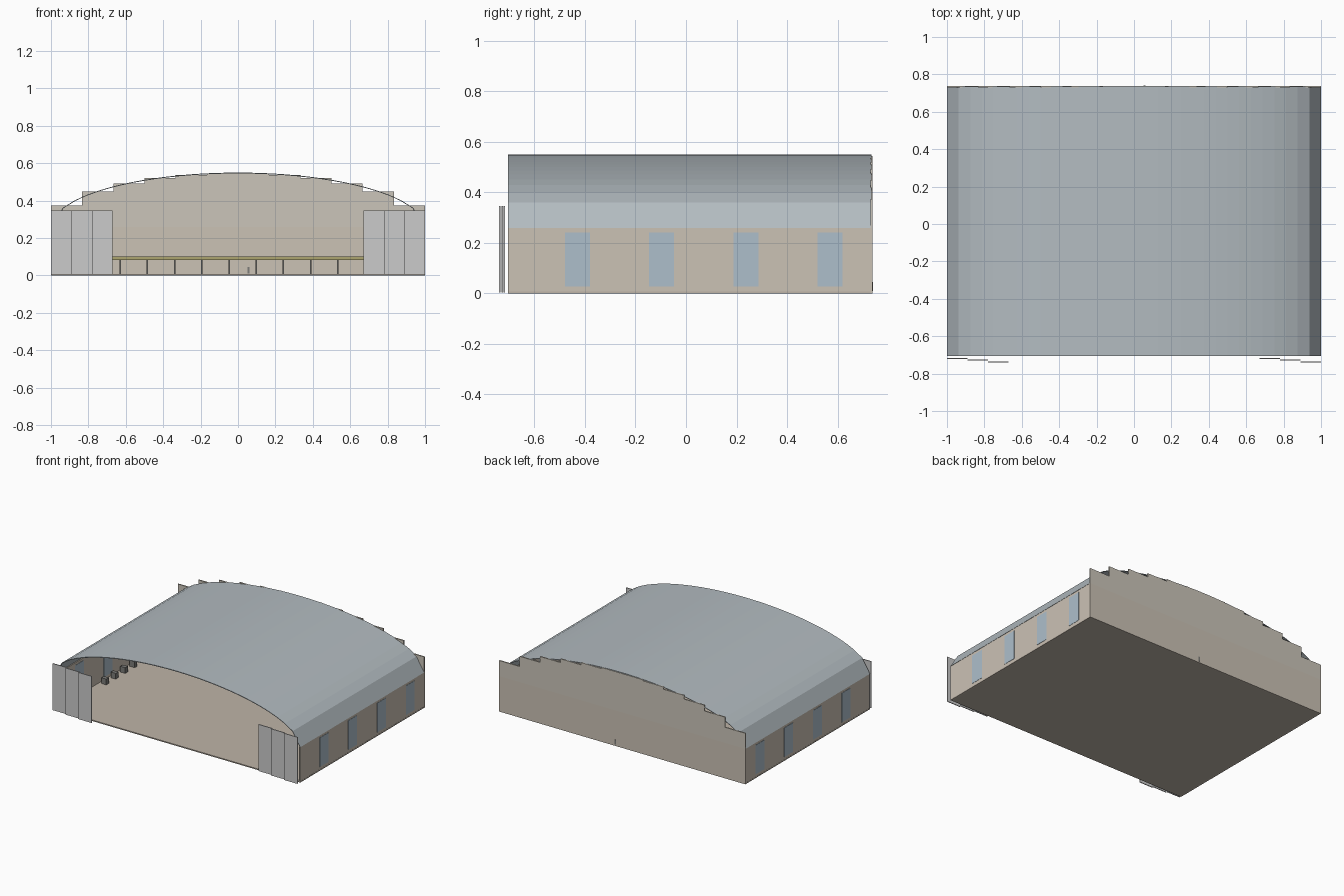
import bpy, bmesh, math

if "Cube" in bpy.data.objects:
    bpy.data.objects.remove(bpy.data.objects["Cube"])

Y0, Y1 = -0.705, 0.735      # front and back of the building
EAVE, RISE = 0.26, 0.29     # wall height, height of the elliptical vault


def mat(name, r, g, b):
    m = bpy.data.materials.new(name)
    m.diffuse_color = (r, g, b, 1)
    m.use_nodes = True
    m.node_tree.nodes["Principled BSDF"].inputs["Base Color"].default_value = m.diffuse_color
    return m


WALL = mat("beige_wall", 0.60, 0.54, 0.46)
GABLE = mat("pale_gable", 0.60, 0.56, 0.49)
FLOOR = mat("tan_floor", 0.52, 0.46, 0.39)
ROOF = mat("blue_grey_roof", 0.45, 0.50, 0.53)
GLASS = mat("blue_glass", 0.42, 0.52, 0.60)
DOOR = mat("grey_door", 0.52, 0.52, 0.51)
OLIVE = mat("olive_top", 0.42, 0.38, 0.16)
DARK = mat("dark_metal", 0.2, 0.2, 0.19)


def finish(name, bm, m):
    bmesh.ops.recalc_face_normals(bm, faces=bm.faces)
    me = bpy.data.meshes.new(name)
    bm.to_mesh(me)
    bm.free()
    ob = bpy.data.objects.new(name, me)
    me.materials.append(m)
    bpy.context.collection.objects.link(ob)
    return ob


def box(name, x, y, z, m):
    """Box from (min, max) ranges."""
    bm = bmesh.new()
    bmesh.ops.create_cube(bm, size=1)
    for v in bm.verts:
        v.co = [sum(r) / 2 + c * (r[1] - r[0]) for r, c in zip((x, y, z), v.co)]
    return finish(name, bm, m)


def vault(x, drop=0.0):
    return EAVE + (RISE - drop) * math.sqrt(max(0, 1 - x * x))


# Floor slab
box("floor", (-0.999, 0.999), (Y0, Y1), (0, 0.008), FLOOR)

# Side walls with windows
for s, side in ((-1, "left"), (1, "right")):
    box(side + "_wall", sorted((s * 0.988, s * 0.998)), (Y0, Y1), (0, EAVE), WALL)
    for i, yc in enumerate((-0.43, -0.097, 0.238, 0.57)):
        box(f"{side}_window_{i}", sorted((s * 0.986, s)),
            (yc - 0.05, yc + 0.05), (0.028, 0.242), GLASS)

# Vaulted roof: evenly spaced facets across the width, thin shell
bm = bmesh.new()
N, T = 32, 0.005
outer = [(-1 + 2 * i / N, vault(-1 + 2 * i / N)) for i in range(N + 1)]
inner = [(x * (1 - T), EAVE + (z - EAVE) * (RISE - T) / RISE) for x, z in outer]
rings = [[bm.verts.new((x, y, z)) for x, z in line]
         for line in (outer, inner) for y in (Y0, Y1)]
of, ob_, nf, nb = rings
for i in range(N):
    for a, b in ((of, ob_), (nf, nb), (of, nf), (ob_, nb)):
        bm.faces.new((a[i], a[i + 1], b[i + 1], b[i]))
for i in (0, N):
    bm.faces.new((of[i], ob_[i], nb[i], nf[i]))
finish("vaulted_roof", bm, ROOF)

# Back wall and its stepped gable strips
box("back_wall", (-1, 1), (0.73, 0.739), (0, EAVE), WALL)
for i in range(12):
    x = -1 + i / 6
    box(f"gable_strip_{i}", (x, x + 1 / 6), (0.73, 0.739),
        (EAVE, vault(x + 1 / 12, 0.004)), GABLE)

# Sliding door leaves stacked at both front corners
for side, x0 in (("left", -1.0), ("right", 0.67)):
    for i in range(3):
        y = -0.719 - 0.009 * i
        box(f"{side}_door_leaf_{i}", (x0 + 0.11 * i, x0 + 0.11 * (i + 1)),
            (y - 0.003, y + 0.003), (0.004, 0.346), DOOR)

# Long workbench at the back wall
box("bench_top", (-0.93, 0.93), (0.64, 0.725), (0.082, 0.102), OLIVE)
for i in range(13):
    x = -0.925 + 0.1455 * i
    box(f"bench_leg_{i}", (x, x + 0.008), (0.65, 0.66), (0.008, 0.082), DARK)

# Small stools along the left wall
for i in range(4):
    y = -0.2 + 0.11 * i
    box(f"stool_{i}", (-0.97, -0.93), (y, y + 0.03), (0.008, 0.05), DARK)

# Small handle through the back wall
box("back_handle", (0.05, 0.062), (0.722, 0.74), (0.01, 0.045), DARK)
